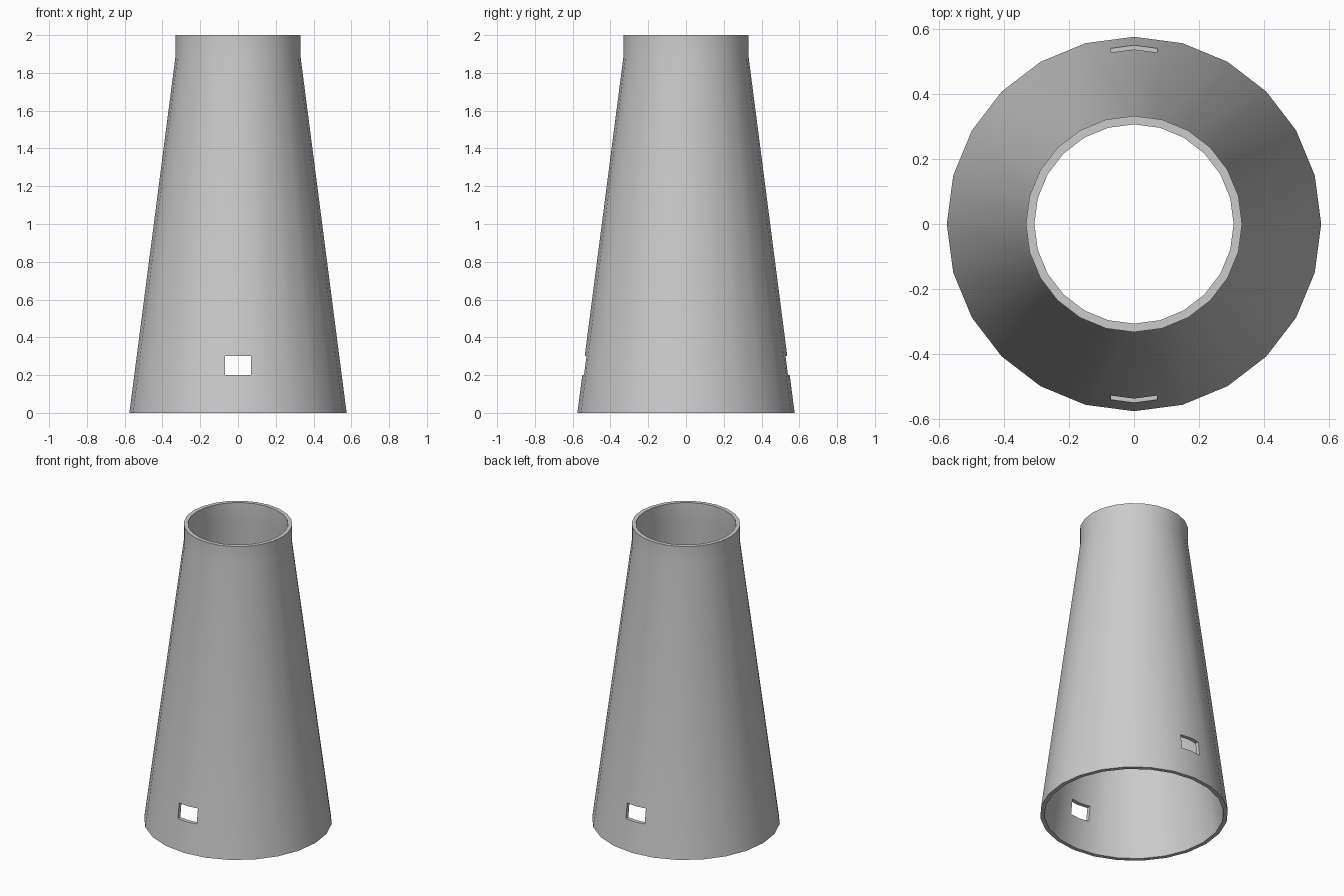
import bpy
import bmesh
import math
from mathutils import Matrix

if "Cube" in bpy.data.objects:
    bpy.data.objects.remove(bpy.data.objects["Cube"])

SIDES = 24
# closed wall section as (radius, height): outside going up, inside going down
WALL = [(0.575, 0), (0.332, 1.88), (0.332, 2), (0.306, 2), (0.306, 1.88), (0.549, 0)]


def make_object(name, bm):
    mesh = bpy.data.meshes.new(name)
    bmesh.ops.recalc_face_normals(bm, faces=bm.faces)
    bm.to_mesh(mesh)
    bm.free()
    obj = bpy.data.objects.new(name, mesh)
    bpy.context.collection.objects.link(obj)
    return obj


# tapered hollow tower with a short straight collar
bm = bmesh.new()
rings = []
for i in range(SIDES):
    a = math.tau * i / SIDES
    rings.append([bm.verts.new((r * math.cos(a), r * math.sin(a), z)) for r, z in WALL])
for i in range(SIDES):
    here, after = rings[i], rings[(i + 1) % SIDES]
    for j in range(len(WALL)):
        k = (j + 1) % len(WALL)
        bm.faces.new((here[j], after[j], after[k], here[k]))
tower = make_object("tower_shell", bm)

# concrete colour
grey = bpy.data.materials.new("light_grey")
grey.use_nodes = True
colour = (0.6, 0.6, 0.6, 1)
grey.diffuse_color = colour
grey.node_tree.nodes["Principled BSDF"].inputs["Base Color"].default_value = colour
tower.data.materials.append(grey)

# one long box cuts the front and back openings together
bm = bmesh.new()
bmesh.ops.create_cube(bm, size=1, matrix=Matrix.Translation((0, 0, 0.25)) @ Matrix.Diagonal((0.14, 2, 0.1, 1)))
cutter = make_object("opening_cutter", bm)
cutter.hide_render = True

bpy.ops.object.select_all(action="DESELECT")
bpy.context.view_layer.objects.active = tower
tower.select_set(True)
cut = tower.modifiers.new("openings", "BOOLEAN")
cut.operation = "DIFFERENCE"
cut.solver = "EXACT"
cut.object = cutter
bpy.ops.object.modifier_apply(modifier=cut.name)
bpy.data.objects.remove(cutter)

# smooth walls, crisp rims and openings
bpy.ops.object.shade_smooth_by_angle(angle=math.radians(30))
